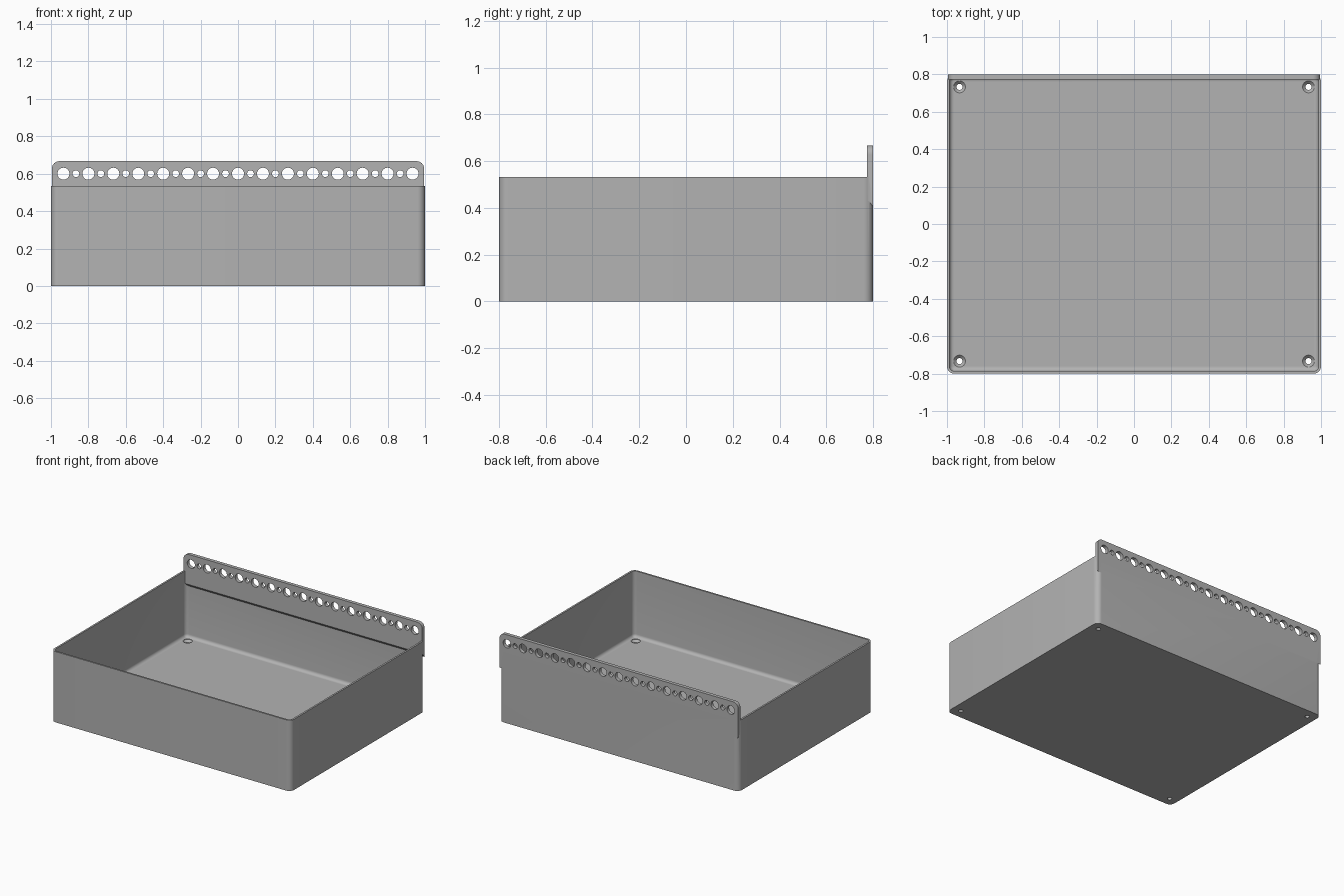
import bpy, bmesh
from math import sin, cos, pi

if "Cube" in bpy.data.objects:
    bpy.data.objects.remove(bpy.data.objects["Cube"], do_unlink=True)

gray = bpy.data.materials.new("light_gray")
gray.use_nodes = True
color = (0.45, 0.45, 0.45, 1)
gray.diffuse_color = color
gray.node_tree.nodes["Principled BSDF"].inputs["Base Color"].default_value = color

WIDTH, DEPTH, HEIGHT = 2.0, 1.6, 0.533
WALL, FLOOR, CORNER = 0.0133, 0.035, 0.04
RAIL_THICK, RAIL_TOP, RAIL_LOW = 0.0267, 0.667, 0.44
PITCH = 2 / 15


def make_object(name, bm):
    bmesh.ops.recalc_face_normals(bm, faces=bm.faces)
    mesh = bpy.data.meshes.new(name)
    bm.to_mesh(mesh)
    bm.free()
    mesh.materials.append(gray)
    obj = bpy.data.objects.new(name, mesh)
    bpy.context.collection.objects.link(obj)
    return obj


def rounded_ring(hx, hy, r, n=8):
    """Outline of a rounded rectangle."""
    pts = []
    for q, (sx, sy) in enumerate([(1, 1), (-1, 1), (-1, -1), (1, -1)]):
        for i in range(n + 1):
            a = (q + i / n) * pi / 2
            pts.append((sx * (hx - r) + r * cos(a), sy * (hy - r) + r * sin(a)))
    return pts


def loft(bm, rings):
    """Closed solid through rings of points with equal counts."""
    rows = [[bm.verts.new(p) for p in ring] for ring in rings]
    n = len(rows[0])
    for a, b in zip(rows, rows[1:]):
        for i in range(n):
            j = (i + 1) % n
            bm.faces.new((a[i], a[j], b[j], b[i]))
    bm.faces.new(rows[0][::-1])
    bm.faces.new(rows[-1])


def rounded_box(name, hx, hy, r, levels):
    """Rounded box through (inset, z) levels."""
    bm = bmesh.new()
    loft(bm, [[(x, y, z) for x, y in rounded_ring(hx - d, hy - d, r - d)]
              for d, z in levels])
    return make_object(name, bm)


def apply_boolean(target, tool, operation):
    mod = target.modifiers.new("cut", "BOOLEAN")
    mod.operation, mod.object, mod.solver = operation, tool, "EXACT"
    bpy.context.view_layer.objects.active = target
    bpy.ops.object.modifier_apply(modifier=mod.name)
    bpy.data.objects.remove(tool, do_unlink=True)


# Tray shell with a filleted inner floor edge
tray = rounded_box("tray", WIDTH / 2, DEPTH / 2, CORNER, [(0, 0), (0, HEIGHT)])
fillet = 0.024
levels = [(fillet * (1 - sin(a)), FLOOR + fillet * (1 - cos(a)))
          for a in [i * pi / 12 for i in range(7)]]
cavity = rounded_box("cavity_cutter", WIDTH / 2 - WALL, DEPTH / 2 - WALL,
                     CORNER - WALL, levels + [(0, 1)])
apply_boolean(tray, cavity, "DIFFERENCE")

# Rear hanging rail with a sloped underside and rounded top corners
back, inner = DEPTH / 2, DEPTH / 2 - RAIL_THICK
end = WIDTH / 2 - 0.005
bm = bmesh.new()
profile = [(inner, RAIL_TOP), (back, RAIL_TOP), (back, RAIL_LOW - 0.035), (inner, RAIL_LOW)]
loft(bm, [[(x, y, z) for y, z in profile] for x in (-end, end)])
top_corners = [e for e in bm.edges
               if all(v.co.z > RAIL_TOP - 0.001 for v in e.verts)
               and abs(e.verts[0].co.x - e.verts[1].co.x) < 0.001]
bmesh.ops.bevel(bm, geom=top_corners, offset=0.04, segments=8, profile=0.5, affect="EDGES")
apply_boolean(tray, make_object("hanging_rail", bm), "UNION")

# Alternating large and small holes through the rail
bm = bmesh.new()
for i in range(-14, 15):
    r = 0.032 if i % 2 == 0 else 0.018
    loft(bm, [[(i * PITCH / 2 + r * cos(k * pi / 16), y, 0.6 + r * sin(k * pi / 16))
               for k in range(32)] for y in (back - 0.1, back + 0.1)])
apply_boolean(tray, make_object("rail_hole_cutter", bm), "DIFFERENCE")

# Countersunk screw holes in the floor corners
bm = bmesh.new()
for sx in (-1, 1):
    for sy in (-1, 1):
        loft(bm, [[(sx * 0.933 + r * cos(k * pi / 16), sy * 0.733 + r * sin(k * pi / 16), z)
                   for k in range(32)]
                  for r, z in [(0.016, -0.1), (0.016, FLOOR - 0.018),
                               (0.032, FLOOR - 0.002), (0.032, FLOOR + 0.05)]])
apply_boolean(tray, make_object("screw_hole_cutter", bm), "DIFFERENCE")

bpy.ops.object.select_all(action="DESELECT")
tray.select_set(True)
bpy.context.view_layer.objects.active = tray
bpy.ops.object.shade_smooth_by_angle(angle=pi / 6)
